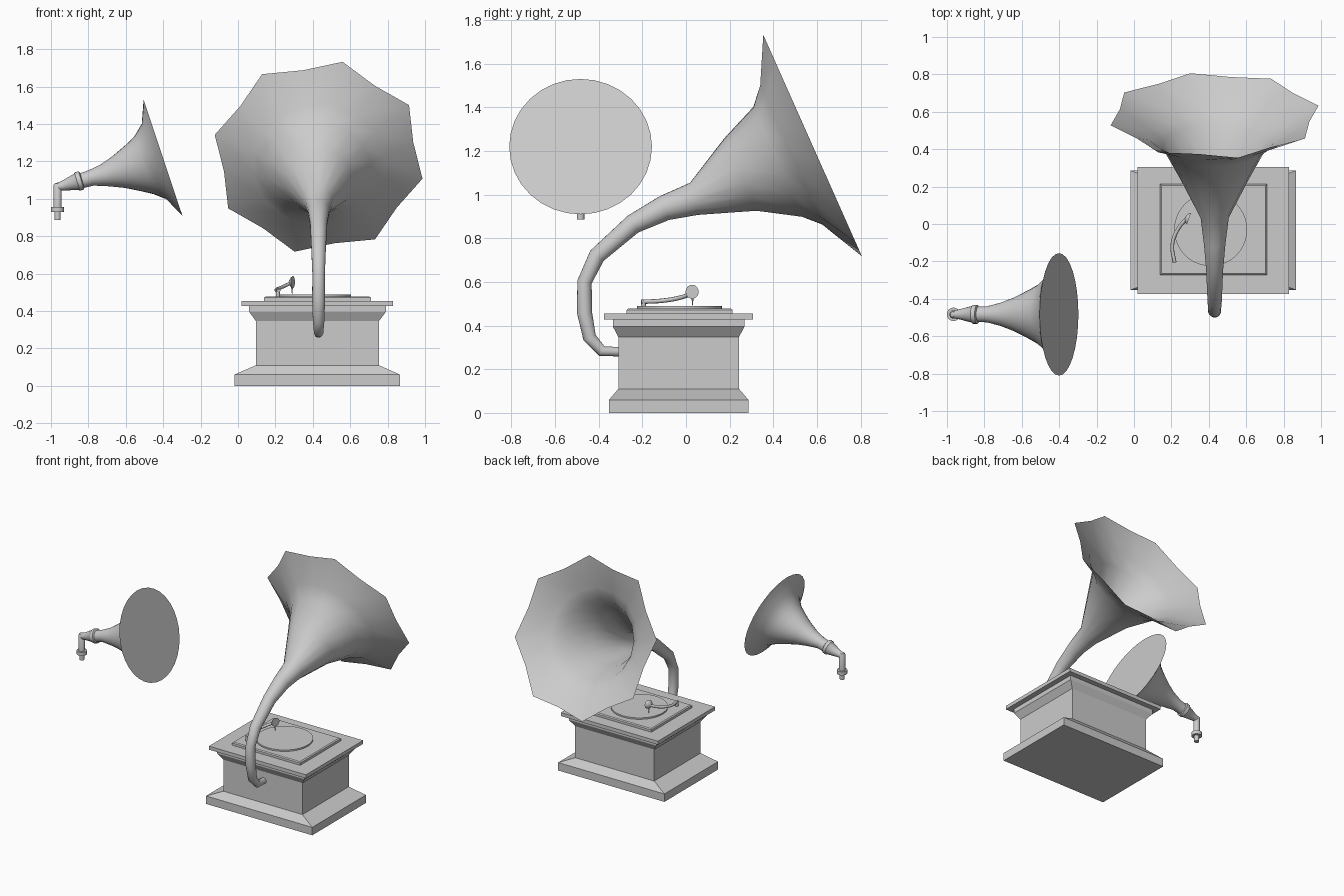
import bpy, bmesh
from math import sin, cos, radians, tau
from mathutils import Vector


def finish(name, bm, smooth_angle=None):
    bmesh.ops.recalc_face_normals(bm, faces=bm.faces)
    me = bpy.data.meshes.new(name)
    bm.to_mesh(me)
    bm.free()
    ob = bpy.data.objects.new(name, me)
    bpy.context.collection.objects.link(ob)
    if smooth_angle:
        me.shade_smooth()
        me.set_sharp_from_angle(angle=radians(smooth_angle))
    return ob


def skin(bm, loops, cap_start, cap_end):
    n = len(loops[0])
    for a, b in zip(loops, loops[1:]):
        for k in range(n):
            j = (k + 1) % n
            bm.faces.new((a[k], a[j], b[j], b[k]))
    if cap_start:
        bm.faces.new(loops[0])
    if cap_end:
        bm.faces.new(loops[-1])


def rect_stack(name, levels):
    """Loft rectangles given as (x0, x1, y0, y1, z)."""
    bm = bmesh.new()
    loops = [[bm.verts.new(p) for p in ((x0, y0, z), (x1, y0, z), (x1, y1, z), (x0, y1, z))]
             for x0, x1, y0, y1, z in levels]
    skin(bm, loops, True, True)
    return finish(name, bm)


def swept(name, rings, origin, along, side, segs, phase=0, cap_start=True, cap_end=True, angle=40):
    """Rings are (distance, height, radius, heading in degrees, scallop) in a vertical plane."""
    bm = bmesh.new()
    up = Vector((0, 0, 1))
    loops = []
    for d, z, r, head, scallop in rings:
        a = radians(head)
        c = origin + along * d + up * z
        n = along * -sin(a) + up * cos(a)
        loop = []
        for k in range(segs):
            t = tau * k / segs + radians(phase)
            rr = r * (scallop if k % 2 else 1)
            loop.append(bm.verts.new(c + n * (rr * cos(t)) + side * (rr * sin(t))))
        loops.append(loop)
    skin(bm, loops, cap_start, cap_end)
    return finish(name, bm, angle)


X, Y = Vector((1, 0, 0)), Vector((0, 1, 0))

# Cabinet: plinth, sloped skirt, body, cornice and lid slab
rect_stack("cabinet", [
    (-0.02, 0.867, -0.353, 0.286, 0), (-0.02, 0.867, -0.353, 0.286, 0.06),
    (0.095, 0.755, -0.31, 0.243, 0.11), (0.095, 0.755, -0.31, 0.243, 0.348),
    (0.06, 0.79, -0.335, 0.268, 0.395), (0.06, 0.79, -0.335, 0.268, 0.428),
    (0.02, 0.83, -0.375, 0.306, 0.428), (0.02, 0.83, -0.375, 0.306, 0.455)])

# Raised deck with a small chamfer
rect_stack("deck", [
    (0.14, 0.71, -0.272, 0.213, 0.45), (0.14, 0.71, -0.272, 0.213, 0.472),
    (0.148, 0.702, -0.264, 0.205, 0.478)])

# Turntable disc
swept("turntable", [(0, 0.475, 0.195, 90, 1), (0, 0.489, 0.195, 90, 1)],
      Vector((0.41, -0.03, 0)), X, Y, 40)

# Large horn: bent tube opening into a scalloped eight-pointed bell
swept("main_horn", [
    (-0.30, 0.280, 0.022, 180, 1), (-0.385, 0.283, 0.025, 150, 1),
    (-0.442, 0.345, 0.031, 115, 1), (-0.465, 0.46, 0.035, 95, 1),
    (-0.465, 0.60, 0.034, 78, 1), (-0.408, 0.72, 0.039, 52, 1),
    (-0.243, 0.865, 0.046, 32, 1), (-0.10, 0.938, 0.059, 22, 1),
    (0.037, 0.981, 0.077, 14, 1), (0.249, 1.092, 0.184, 24, 1),
    (0.42, 1.15, 0.279, 24, 1), (0.482, 1.182, 0.358, 24, 0.98),
    (0.58, 1.225, 0.57, 24, 0.90)],
    Vector((0.431, 0, 0)), Y, X, 16, 13, True, False, 65)

# Spare horn with a closed mouth
C2 = Vector((0, -0.483, 0))
swept("spare_horn", [
    (-0.85, 1.093, 0.040, 17, 1), (-0.785, 1.112, 0.043, 17, 1),
    (-0.71, 1.127, 0.063, 18, 1), (-0.638, 1.145, 0.091, 19, 1),
    (-0.56, 1.164, 0.130, 19, 1), (-0.503, 1.178, 0.162, 19, 1),
    (-0.449, 1.200, 0.212, 18, 1), (-0.401, 1.22, 0.327, 18.5, 1)],
    C2, X, Y, 32)

# Collar and tapered neck joining the spare horn to its elbow
swept("spare_horn_collar", [
    (-0.975, 1.062, 0.020, 17, 1), (-0.94, 1.069, 0.025, 17, 1),
    (-0.865, 1.090, 0.045, 17, 1), (-0.86, 1.092, 0.051, 17, 1),
    (-0.838, 1.099, 0.051, 17, 1), (-0.833, 1.100, 0.040, 17, 1)],
    C2, X, Y, 20)

# Vertical connector: spigot, nut and pipe
swept("spare_horn_connector", [
    (-0.965, z, r, 90, 1) for z, r in
    ((0.887, 0.017), (0.93, 0.017), (0.93, 0.036), (0.957, 0.036),
     (0.957, 0.022), (1.073, 0.022), (1.083, 0.016))],
    C2, X, Y, 20)

# Tone arm: curved tube with a pivot post
curve = bpy.data.curves.new("tone_arm", 'CURVE')
curve.dimensions = '3D'
curve.bevel_depth = 0.010
curve.bevel_resolution = 2
curve.use_fill_caps = True
curve.resolution_u = 5
sp = curve.splines.new('BEZIER')
pts = [(0.217, -0.205, 0.509), (0.205, -0.11, 0.514), (0.24, -0.02, 0.53), (0.283, 0.03, 0.55)]
sp.bezier_points.add(len(pts) - 1)
for bp, p in zip(sp.bezier_points, pts):
    bp.co = p
    bp.handle_left_type = bp.handle_right_type = 'AUTO'
bpy.context.collection.objects.link(bpy.data.objects.new("tone_arm", curve))
swept("tone_arm_post", [(0, 0.475, 0.011, 90, 1), (0, 0.515, 0.011, 90, 1)],
      Vector((0.213, -0.195, 0)), X, Y, 12)

# Sound head: flared disc with a needle beneath
swept("sound_head", [
    (0.0, 0.553, 0.012, 0, 1), (0.012, 0.554, 0.028, 0, 1), (0.02, 0.555, 0.032, 0, 1)],
    Vector((0.275, 0.035, 0)), Vector((0.94, -0.34, 0)), Vector((0.34, 0.94, 0)), 20)
swept("needle", [(0, 0.492, 0.001, 90, 1), (0, 0.528, 0.005, 90, 1)],
      Vector((0.289, 0.03, 0)), X, Y, 8)
